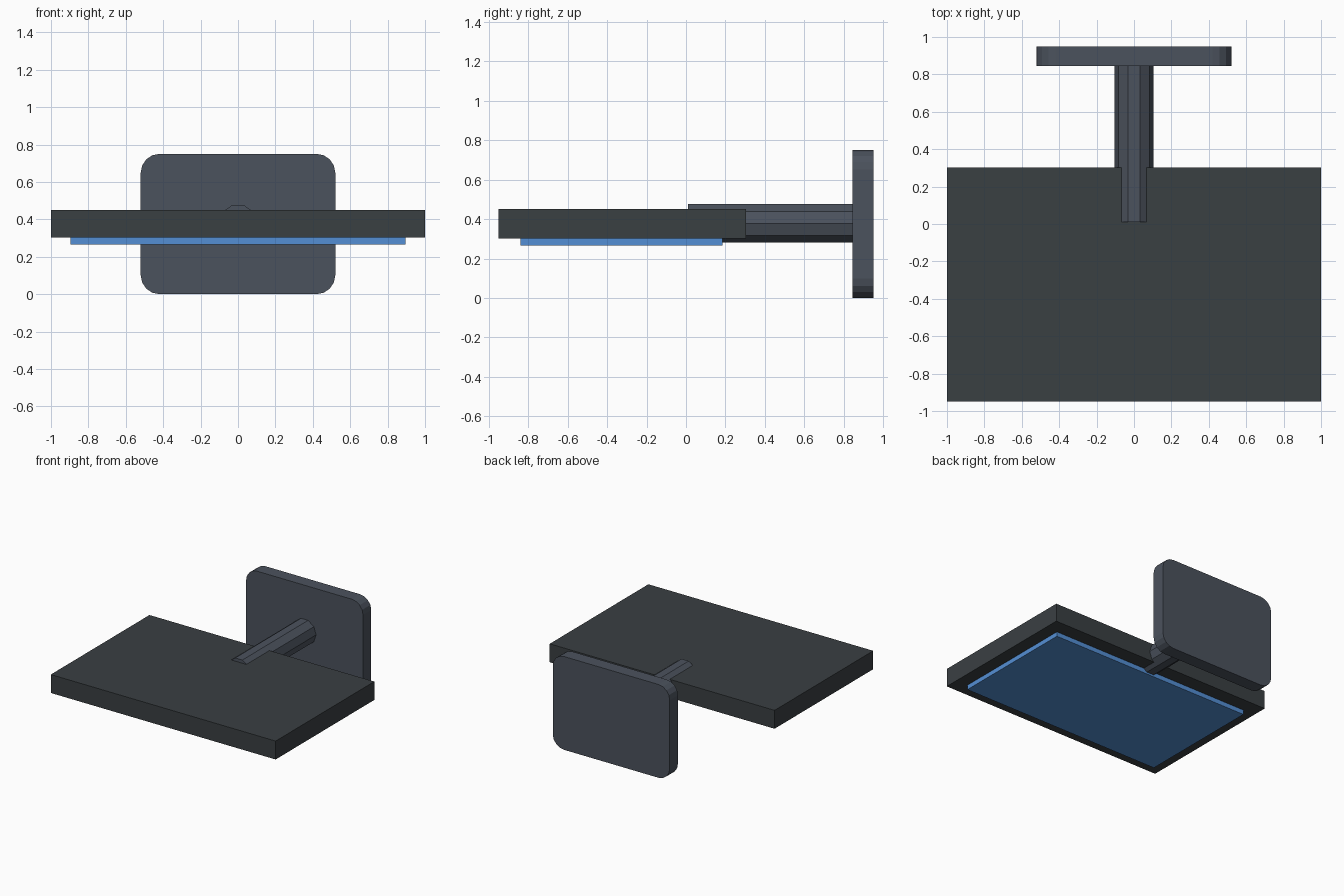
import bpy, bmesh, math

if "Cube" in bpy.data.objects:
    bpy.data.objects.remove(bpy.data.objects["Cube"])


def material(name, rgb):
    m = bpy.data.materials.new(name)
    m.diffuse_color = (*rgb, 1)
    m.use_nodes = True
    m.node_tree.nodes["Principled BSDF"].inputs["Base Color"].default_value = m.diffuse_color
    return m


def finish(bm, name, mat):
    bmesh.ops.recalc_face_normals(bm, faces=bm.faces)
    mesh = bpy.data.meshes.new(name)
    bm.to_mesh(mesh)
    bm.free()
    mesh.materials.append(mat)
    ob = bpy.data.objects.new(name, mesh)
    bpy.context.collection.objects.link(ob)
    return ob


def box(name, lo, hi, mat):
    bm = bmesh.new()
    bmesh.ops.create_cube(bm, size=1)
    for v in bm.verts:
        v.co = [(a + b) / 2 + c * (b - a) for a, b, c in zip(lo, hi, v.co)]
    return finish(bm, name, mat)


def extrude_y(name, profile, y0, y1, mat):
    """Prism from an (x, z) profile running from y0 to y1."""
    bm = bmesh.new()
    face = bm.faces.new([bm.verts.new((x, y0, z)) for x, z in profile])
    ext = bmesh.ops.extrude_face_region(bm, geom=[face], use_keep_orig=True)
    moved = [g for g in ext["geom"] if isinstance(g, bmesh.types.BMVert)]
    bmesh.ops.translate(bm, verts=moved, vec=(0, y1 - y0, 0))
    return finish(bm, name, mat)


def rounded_rect(half_w, z0, z1, r, seg):
    pts = []
    corners = [(half_w - r, z1 - r), (r - half_w, z1 - r),
               (r - half_w, z0 + r), (half_w - r, z0 + r)]
    for i, (cx, cz) in enumerate(corners):
        for k in range(seg + 1):
            a = math.pi / 2 * (i + k / seg)
            pts.append((cx + r * math.cos(a), cz + r * math.sin(a)))
    return pts


slate = material("slate", (0.071, 0.085, 0.11))
charcoal = material("charcoal", (0.042, 0.05, 0.055))
blue = material("blue", (0.088, 0.275, 0.66))

# Flat housing with the screen on its underside
box("housing", (-1, -0.95, 0.302), (1, 0.303, 0.45), charcoal)
box("screen", (-0.895, -0.84, 0.265), (0.895, 0.185, 0.312), blue)

# Upright rounded base plate at the back
extrude_y("base_plate", rounded_rect(0.52, 0, 0.75, 0.1, 4), 0.845, 0.95, slate)

# Ten-sided neck, sunk halfway into the housing
R, CZ = 0.103, 0.378
neck = [(R * math.cos(math.tau * i / 10), CZ + R * math.sin(math.tau * i / 10))
        for i in range(10)]
extrude_y("neck", neck, 0.01, 0.86, slate)
